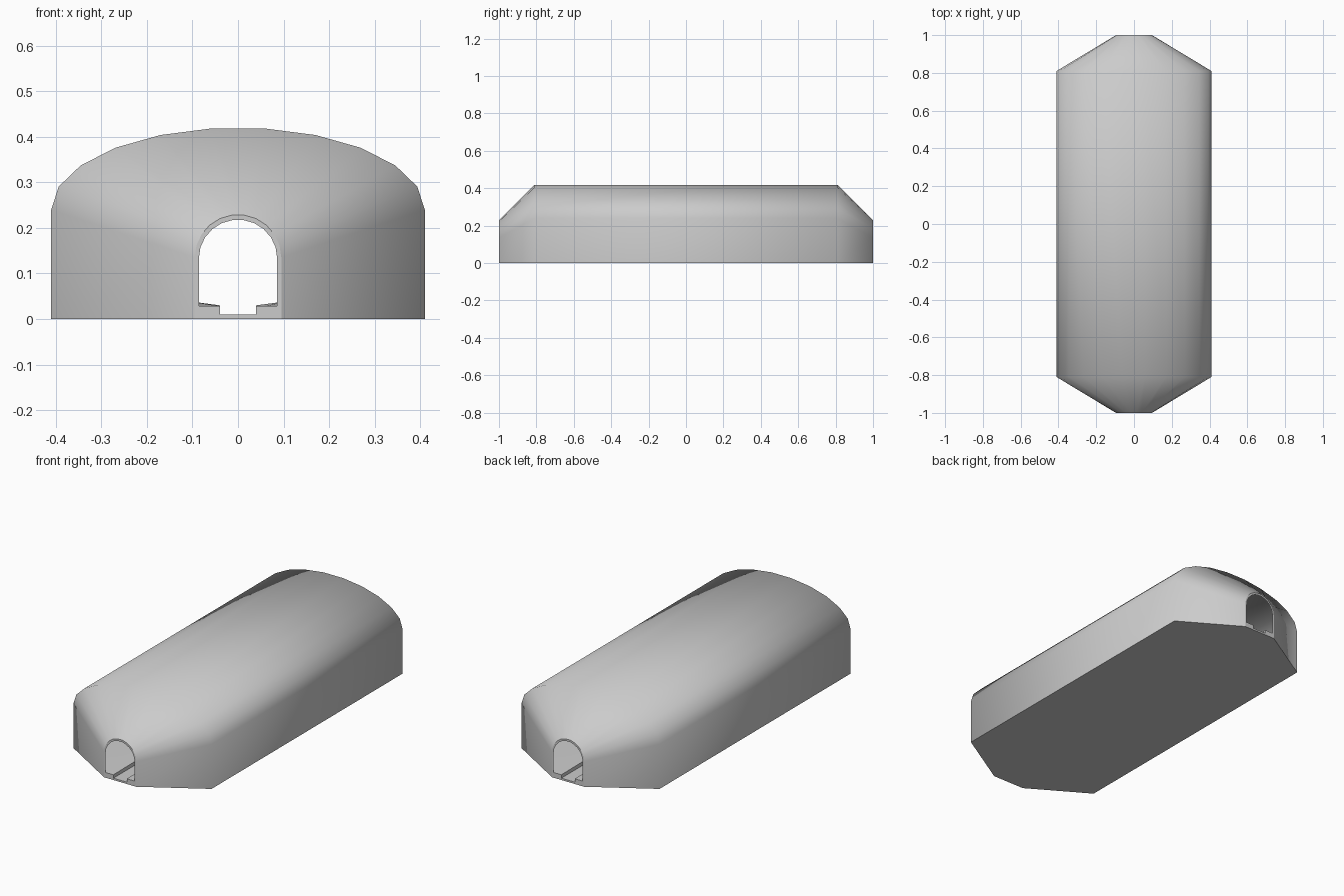
import bpy, bmesh, math

if "Cube" in bpy.data.objects:
    bpy.data.objects.remove(bpy.data.objects["Cube"])


def arch(a, spring, b, n=11):
    """Points of a half ellipse, right to left, in the x-z plane."""
    return [(a * math.cos(math.pi * k / n), spring + b * math.sin(math.pi * k / n))
            for k in range(n + 1)]


def mirrored_lower(right, upper):
    """Closed profile: right lower points, arch, then the mirrored lower points."""
    return right + upper + [(-x, z) for x, z in reversed(right)]


# outer sections: small portal at the ends, wide hall in the middle
outer_end = mirrored_lower([(0.095, 0)], arch(0.095, 0.135, 0.094))
outer_mid = mirrored_lower([(0.41, 0)], arch(0.41, 0.24, 0.18))

# inner sections: track trench, raised platforms, walls and vault
inner_end = mirrored_lower([(0.04, 0.01), (0.04, 0.028), (0.06, 0.028), (0.086, 0.028)],
                           arch(0.086, 0.133, 0.085))
inner_mid = mirrored_lower([(0.04, 0.01), (0.04, 0.030), (0.10, 0.038), (0.40, 0.038)],
                           arch(0.40, 0.238, 0.172))

bm = bmesh.new()


def loft(end, mid, inward):
    """Loft end-mid-mid-end along y and return the rings."""
    rings = [[bm.verts.new((x, y, z)) for x, z in prof]
             for prof, y in ((end, -1), (mid, -0.81), (mid, 0.81), (end, 1))]
    n = len(end)
    for r, s in zip(rings, rings[1:]):
        for i in range(n):
            j = (i + 1) % n
            quad = [r[i], s[i], s[j], r[j]]
            bm.faces.new(quad[::-1] if inward else quad)
    return rings


outer = loft(outer_end, outer_mid, False)
inner = loft(inner_end, inner_mid, True)

# portal rims joining outer and inner skins
rims = []
for k in (0, 3):
    edges = []
    for ring in (outer[k], inner[k]):
        for i, v in enumerate(ring):
            edges.append(bm.edges.get((v, ring[(i + 1) % len(ring)])))
    bmesh.ops.triangle_fill(bm, edges=edges, use_beauty=True)
    rims += edges

bmesh.ops.recalc_face_normals(bm, faces=bm.faces[:])
bm.edges.index_update()
rim_ids = [e.index for e in rims]
mesh = bpy.data.meshes.new("station_hall")
bm.to_mesh(mesh)
bm.free()
hall = bpy.data.objects.new("station_hall", mesh)
bpy.context.collection.objects.link(hall)

# smooth vault, crisp base, portals and platform steps
bpy.context.view_layer.objects.active = hall
hall.select_set(True)
bpy.ops.object.shade_smooth_by_angle(angle=math.radians(62))
for i in rim_ids:
    mesh.edges[i].use_edge_sharp = True
